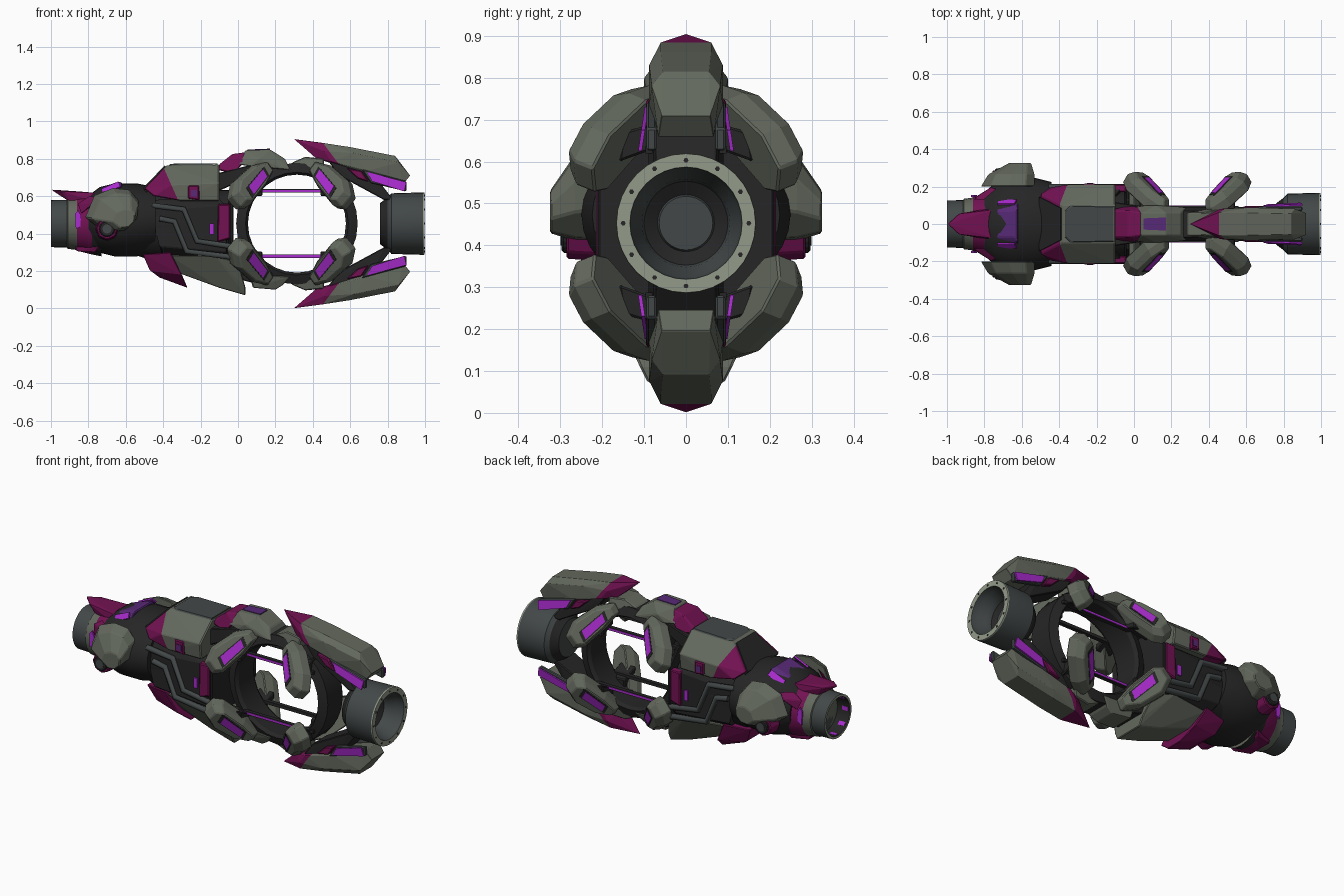
import bpy, bmesh, math
from mathutils import Vector

cube = bpy.data.objects.get("Cube")
if cube:
    bpy.data.objects.remove(cube)

XC, ZC = 0.285, 0.453   # mirror planes of the open cage


def material(name, r, g, b):
    m = bpy.data.materials.new(name)
    m.use_nodes = True
    m.diffuse_color = (r, g, b, 1)
    for n in m.node_tree.nodes:
        if n.type == 'BSDF_PRINCIPLED':
            n.inputs["Base Color"].default_value = (r, g, b, 1)
            n.inputs["Roughness"].default_value = 0.6
    return m


GREY = material("armour grey", .125, .14, .11)
DARK = material("steel grey", .055, .064, .064)
BLACK = material("frame black", .02, .019, .02)
MAGENTA = material("magenta", .17, .006, .085)
PURPLE = material("bright purple", .40, .025, .62)
VIOLET = material("deep violet", .095, .022, .18)
LIP = material("pale rim", .29, .32, .25)


def add_object(name, bm, mats, bevel=0):
    me = bpy.data.meshes.new(name)
    bm.to_mesh(me)
    bm.free()
    for m in mats:
        me.materials.append(m)
    ob = bpy.data.objects.new(name, me)
    bpy.context.scene.collection.objects.link(ob)
    if bevel:
        mod = ob.modifiers.new("edge bevel", 'BEVEL')
        mod.width, mod.segments, mod.limit_method = bevel, 1, 'ANGLE'
    return ob


def both(pts):
    return [(x, s * y, z) for x, y, z in pts for s in (1, -1)]


def part(name, pts, mat, sym="", cut=None, bevel=.005):
    """Convex block, repeated across the axes in sym; cut = (point, normal, material)."""
    for sx in ((1, -1) if "x" in sym else (1,)):
        for sy in ((-1, 1) if "y" in sym else (1,)):
            for sz in ((1, -1) if "z" in sym else (1,)):
                def flip(p):
                    return Vector((p[0] if sx > 0 else 2 * XC - p[0], p[1] * sy,
                                   p[2] if sz > 0 else 2 * ZC - p[2]))
                bm = bmesh.new()
                for p in pts:
                    bm.verts.new(flip(p))
                res = bmesh.ops.convex_hull(bm, input=bm.verts[:])
                junk = {g for g in res["geom_interior"] + res["geom_unused"]
                        if isinstance(g, bmesh.types.BMVert)}
                bmesh.ops.delete(bm, geom=list(junk), context='VERTS')
                bmesh.ops.dissolve_limit(bm, angle_limit=.03, verts=bm.verts[:], edges=bm.edges[:])
                mats = [mat]
                if cut:
                    co, no = flip(cut[0]), Vector(cut[1])
                    no = Vector((no.x * sx, no.y * sy, no.z * sz))
                    bmesh.ops.bisect_plane(bm, geom=bm.verts[:] + bm.edges[:] + bm.faces[:],
                                           plane_co=co, plane_no=no)
                    for f in bm.faces:
                        f.material_index = int((f.calc_center_median() - co).dot(no) > 0)
                    mats.append(cut[2])
                bmesh.ops.recalc_face_normals(bm, faces=bm.faces[:])
                tag = ("_front" if sx > 0 else "_rear") if "x" in sym else ""
                tag += ("_upper" if sz > 0 else "_lower") if "z" in sym else ""
                tag += ("_left" if sy > 0 else "_right") if "y" in sym else ""
                add_object(name + tag, bm, mats, bevel)


def slab(origin, u, n, outline, depth, shrink=1):
    """Points of a tapered plate: outline in (u, n x u), outer face at origin."""
    u, n, o = Vector(u).normalized(), Vector(n), Vector(origin)
    n = (n - u * n.dot(u)).normalized()
    v = n.cross(u)
    pts = []
    for a, b in outline:
        pts.append(o + (u * a + v * b) * shrink)
        pts.append(o + u * a + v * b - n * depth)
    return pts


def box(a, b):
    return [(-a, -b), (a, -b), (a, b), (-a, b)]


def disc(r, sides):
    return [(r * math.cos(math.tau * i / sides), r * math.sin(math.tau * i / sides))
            for i in range(sides)]


def lathe(name, profile, mats, bands=None, axis="x", centre=(0, 0, ZC), segs=32, closed=False, wide=1):
    """Turned part; profile is (along, radius), bands gives a material per segment."""
    bm = bmesh.new()
    rings = []
    for h, r in profile:
        ring = []
        for a, b in disc(r, segs):
            p = (h, a * wide, b) if axis == "x" else (a, h, b)
            ring.append(bm.verts.new(Vector(p) + Vector(centre)))
        rings.append(ring)
    pairs = list(zip(rings, rings[1:] + rings[:1]))
    for i, (p, q) in enumerate(pairs if closed else pairs[:-1]):
        for j in range(segs):
            k = (j + 1) % segs
            f = bm.faces.new((p[j], p[k], q[k], q[j]))
            f.material_index = bands[i] if bands else 0
    if not closed:
        bm.faces.new(rings[0])
        bm.faces.new(rings[-1])
    bmesh.ops.recalc_face_normals(bm, faces=bm.faces[:])
    ob = add_object(name, bm, mats)
    ob.data.shade_smooth()
    ob.data.set_sharp_from_angle(angle=math.radians(28))


# Muzzle barrel with stepped bore and bolted rim
lathe("muzzle_barrel", [(.76, .11), (.80, .14), (.82, .162), (.99, .167), (.998, .166), (.998, .134),
                        (.96, .128), (.92, .105), (.89, .10), (.87, .068), (.88, .064)],
      [DARK, LIP, BLACK], [2, 0, 0, 1, 1, 0, 0, 0, 2, 0])
for i, (a, b) in enumerate(disc(.15, 12)):
    part(f"rim_bolt_{i}", slab((1, a, ZC + b), (0, 1, 0), (1, 0, 0), disc(.006, 6), .005), BLACK, bevel=0)

# Dark core body, shoulder bulge, neck collar and open rear tube
lathe("core_body", [(-.60, .15), (-.47, .195), (-.12, .195), (-.10, .18), (-.05, .18), (-.03, .15)], [BLACK])
lathe("shoulder_bulge", [(-.80, .13), (-.74, .175), (-.66, .195), (-.54, .195), (-.44, .175)],
      [BLACK], centre=(0, 0, .473), wide=1.28)
lathe("neck_collar", [(-.92, .115), (-.91, .135), (-.87, .14), (-.86, .145), (-.78, .165), (-.73, .175)],
      [GREY, MAGENTA, BLACK], [0, 0, 0, 1, 2], segs=20)
lathe("rear_tube", [(-.90, .128), (-1, .126), (-1, .112), (-.92, .108)], [DARK, LIP, BLACK], [0, 1, 2])
for i, (a, b) in enumerate(disc(.108, 8)):
    part(f"tube_light_{i}", slab((-.97, a, ZC + b), (1, 0, 0), (0, -a, -b), box(.02, .012), .008), PURPLE, bevel=0)
part("neck_light", slab((-.855, .154, .475), (0, 0, 1), (0, 1, 0),
                        [(-.05, -.012), (.03, -.016), (.05, 0), (.02, .016), (-.04, .012)], .009), PURPLE, "y", bevel=0)
part("neck_spike", both([(-1, 0, .635), (-.94, .055, .625), (-.85, .045, .625), (-.73, .08, .615),
                         (-.73, .09, .56), (-.9, .05, .57)]), MAGENTA)
part("neck_chin", both([(-.87, .07, .33), (-.86, .07, .305), (-.76, .10, .30), (-.74, .12, .33)]), MAGENTA)
part("neck_cheek", [(-.86, .13, .56), (-.84, .15, .50), (-.76, .20, .57), (-.73, .19, .60), (-.80, .13, .60)], MAGENTA, "y")
part("canopy_panel", both([(-.75, .08, .61), (-.73, .07, .645), (-.64, .07, .678), (-.62, .09, .672),
                           (-.62, .125, .63), (-.72, .12, .61)]), VIOLET)
part("canopy_light", slab((-.68, .121, .645), (.09, 0, .04), (0, .75, .65), box(.05, .018), .009),
     PURPLE, "y", bevel=0)

# Shoulder shells with round hubs
shell = [(-.17, -.03), (-.12, .09), (-.02, .13), (.07, .12), (.12, .06), (.11, -.03), (.04, -.10), (-.06, -.11)]
part("shoulder_shell", [(-.65 + a * k + dx, y, .515 + b * k - dz) for a, b in shell
                        for k, dx, dz, y in ((1, 0, 0, .20), (.86, .015, .01, .265), (.42, .05, .04, .325))], GREY, "y")
part("hub_surround", slab((-.70, .285, .425), (1, 0, 0), (0, 1, 0), disc(.065, 8), .08, .9), MAGENTA, "y")
part("shoulder_hub", slab((-.70, .297, .425), (1, 0, 0), (0, 1, 0), disc(.047, 16), .08, .9), BLACK, "y")
part("hub_cap", slab((-.70, .30, .425), (1, 0, 0), (0, 1, 0), disc(.025, 12), .006), DARK, "y", bevel=0)

# Upper fairing with magenta cheeks and a dark nose
part("upper_fairing", both([(-.38, .10, .765), (-.10, .10, .768), (-.46, .11, .68), (-.50, .16, .64),
                            (-.45, .195, .60), (-.36, .21, .66), (-.10, .212, .67), (-.10, .20, .575),
                            (-.31, .205, .575)]), GREY, cut=((-.37, 0, .69), (-.9, 0, -.4), MAGENTA))
part("fairing_top_panel", both([(-.37, .07, .766), (-.34, .10, .766), (-.11, .095, .768), (-.36, .07, .773),
                                (-.33, .095, .773), (-.11, .09, .775)]), DARK, bevel=0)
part("nose_panel", both([(-.392, .085, .764), (-.465, .105, .685), (-.508, .145, .643),
                         (-.385, .085, .755), (-.49, .145, .62)]), BLACK, bevel=0)
part("fairing_clip", slab((-.235, .217, .615), (1, 0, 0), (0, 1, 0),
                          [(-.035, -.045), (.03, -.045), (.03, .04), (-.035, .03)], .03, .9), MAGENTA, "y")
part("clip_slot", slab((-.235, .22, .615), (1, 0, 0), (0, 1, 0), box(.015, .018), .004), VIOLET, "y", bevel=0)

# Flank panels, side bands and conduits
part("flank_panel", [(-.47, .16, .58), (-.47, .19, .52), (-.42, .195, .33), (-.06, .195, .30), (-.06, .195, .55),
                     (-.10, .15, .59), (-.40, .12, .28), (-.06, .12, .25)], BLACK, "y")
part("side_band", slab((-.075, .212, .46), (0, 0, 1), (0, 1, 0),
                       [(-.11, -.036), (.10, -.033), (.10, .033), (-.09, .033)], .04, .95), MAGENTA, "y")
part("rear_bulkhead", both([(x, y, z) for x in (-.042, -.025)
                            for y, z in ((.21, .35), (.21, .57), (.13, .66), (.13, .25))]), BLACK)
part("band_light", slab((-.14, .203, .425), (0, 0, 1), (0, 1, 0), box(.03, .012), .008), PURPLE, "y", bevel=0)
for i, path in enumerate(([(-.46, .55), (-.29, .53), (-.22, .36), (-.03, .33)],
                          [(-.42, .48), (-.34, .465), (-.275, .305), (-.04, .275)])):
    for side in (1, -1):
        cu = bpy.data.curves.new("conduit", 'CURVE')
        cu.dimensions = '3D'
        cu.bevel_depth, cu.bevel_resolution = .017, 1
        sp = cu.splines.new('POLY')
        sp.points.add(len(path) - 1)
        for p, (x, z) in zip(sp.points, path):
            p.co = (x, side * .198, z, 1)
        cu.materials.append(DARK)
        ob = bpy.data.objects.new(f"conduit_{i}_{'left' if side > 0 else 'right'}", cu)
        bpy.context.scene.collection.objects.link(ob)

# Lower fairing and magenta keel fin
part("lower_fairing", both([(-.37, .15, .285), (-.12, .19, .28), (.0, .17, .25), (.04, .11, .11), (.04, .09, .07),
                            (-.10, .09, .11), (-.32, .09, .19)]), GREY)
part("keel_fin", both([(-.51, .13, .29), (-.36, .168, .30), (-.47, .10, .20), (-.30, .14, .18),
                       (-.27, .05, .11), (-.42, .05, .165)]), MAGENTA)

# Cage: open ring, rods and caps
lathe("cage_ring", [(-.09, .275), (-.07, .325), (.07, .325), (.09, .275), (.07, .262), (-.07, .262)],
      [BLACK], axis="y", centre=(.315, 0, ZC), segs=28, closed=True)
part("cage_rod", slab((.27, .085, .637), (1, 0, 0), (0, 0, 1), box(.29, .012), .018), BLACK, "yz", bevel=0)
part("rod_light", slab((.27, .099, .628), (1, 0, 0), (0, 1, 0), box(.22, .006), .004), PURPLE, "yz", bevel=0)
part("cage_cap", both([(.0, .09, .77), (.04, .06, .845), (.17, .06, .85), (.25, .06, .80),
                       (.28, .09, .74), (.06, .10, .76), (.12, .10, .80)]), GREY)
part("cap_panel", both([(.05, .03, .849), (.17, .035, .854), (.05, .03, .843), (.17, .035, .846)]), VIOLET, bevel=0)
part("lower_cap", both([(.06, .09, .18), (.08, .07, .11), (.20, .06, .10), (.24, .07, .125), (.28, .09, .17)]), GREY)
part("cap_bracket", both([(-.11, .08, .74), (-.10, .07, .77), (-.03, .07, .825), (.045, .06, .835),
                          (.03, .09, .78), (-.02, .10, .72)]), MAGENTA)
part("neck_bridge", both([(-.12, .12, .62), (-.12, .12, .72), (.08, .09, .77), (.08, .09, .71)]), BLACK, "z")

# Four pairs of angled claws with glowing slots turned towards the cage middle
centre, along, out = (.465, .205, .677), (.14, .155, -.185), Vector((-.5, .85, .35)).normalized()
claw = [(-.165, -.015), (-.15, .04), (-.04, .055), (.12, .05), (.165, .015), (.155, -.06), (.07, -.095), (-.08, -.07)]
part("claw", slab(centre, along, out, claw, .04, .8) +
     slab(Vector(centre) - out * .04, along, out, claw, .055), GREY, "xyz")
for name, k, lift, mat in (("slot_frame", 1, .002, BLACK), ("slot_light", .8, .004, PURPLE)):
    part(name, slab(Vector(centre) + out * lift, along, out,
                    [(-.10 * k, -.022 * k), (-.08 * k, .03 * k), (.10 * k, .03 * k), (.08 * k, -.03 * k)], .005),
         mat, "xyz", bevel=0)
part("claw_arm", [(x, y, z) for x in (.44, .54) for y, z in ((.05, .64), (.05, .70), (.16, .60), (.15, .67))],
     BLACK, "xyz")

# Long blades over the muzzle, with side mounts and light strips
part("blade", both([(.30, 0, .905), (.45, .06, .885), (.46, .08, .84), (.42, .05, .80), (.60, .06, .862),
                    (.62, .088, .83), (.84, .055, .815), (.86, .082, .78), (.92, .058, .71), (.88, .066, .66),
                    (.69, .088, .735), (.50, .085, .785)]), GREY, "z", ((.48, 0, .85), (-.8, 0, -.6), MAGENTA))
part("blade_nose_mount", both([(.26, .06, .735), (.29, .06, .78), (.36, .06, .81), (.46, .07, .80),
                               (.46, .08, .74), (.34, .08, .73)]), GREY, "z")
part("blade_link", both([(.48, .07, .79), (.70, .075, .75), (.83, .07, .58), (.78, .08, .58), (.64, .07, .675),
                         (.54, .07, .71)]), BLACK, "z")
part("side_mount", [(x, y, z) for y in (.07, .094)
                    for x, z in ((.66, .745), (.9, .68), (.9, .625), (.71, .67))], DARK, "yz")
part("light_strip", [(x, y + (.7 - z) * .15, z) for y in (.094, .103)
                     for x, z in ((.69, .73), (.715, .68), (.89, .625), (.90, .675))], PURPLE, "yz", bevel=0)
part("mount_trim", [(x, y, z) for y in (.06, .096)
                    for x, z in ((.58, .75), (.66, .735), (.70, .675), (.64, .695))], MAGENTA, "yz")
